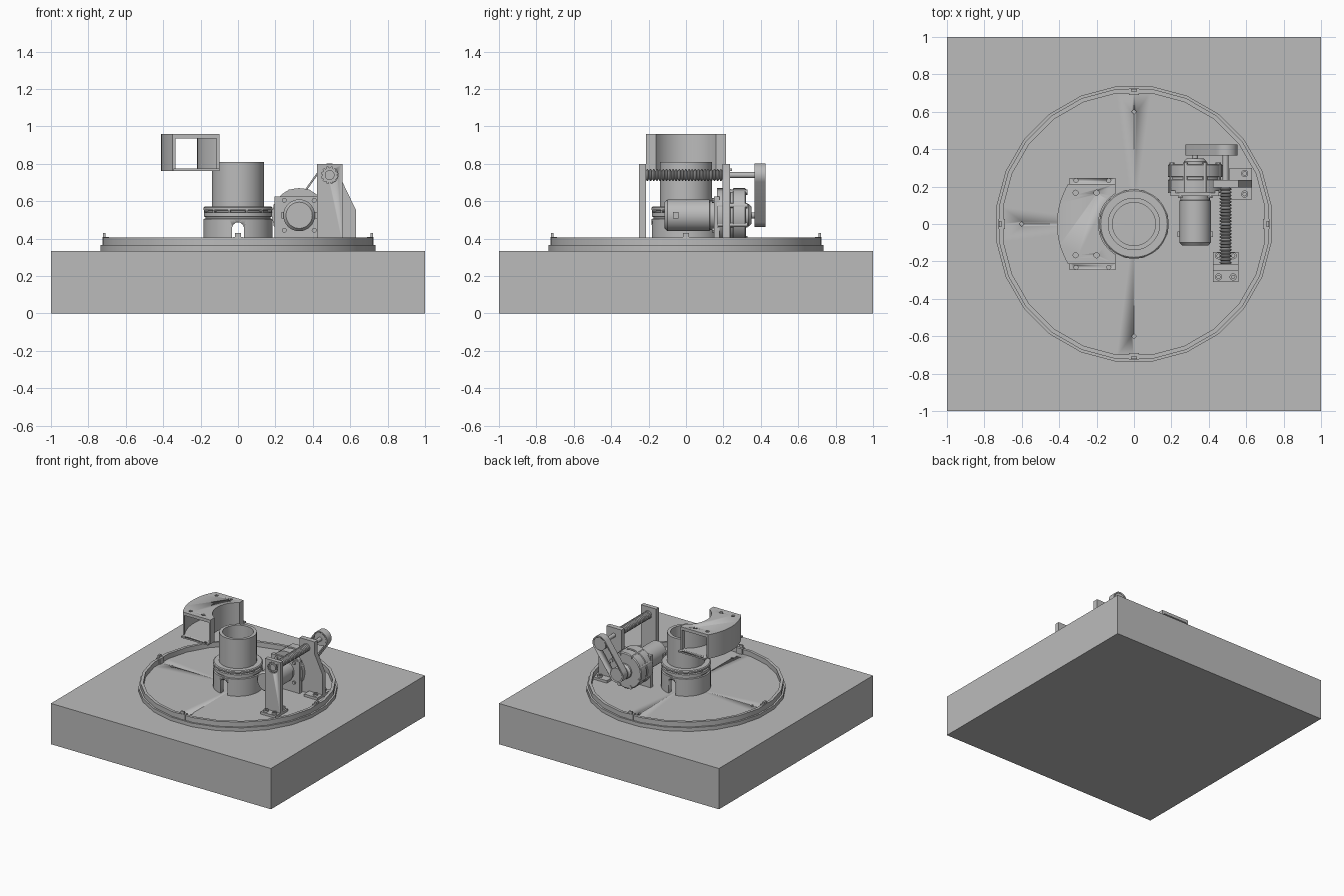
import bpy, bmesh, math
from mathutils import Matrix

cube = bpy.data.objects.get("Cube")
if cube:
    bpy.data.objects.remove(cube, do_unlink=True)

grey = bpy.data.materials.new("machine_grey")
grey.use_nodes = True
colour = (0.5, 0.5, 0.5, 1)
grey.diffuse_color = colour
grey.node_tree.nodes["Principled BSDF"].inputs["Base Color"].default_value = colour


def finish(name, bm):
    bmesh.ops.remove_doubles(bm, verts=bm.verts, dist=1e-5)
    bmesh.ops.recalc_face_normals(bm, faces=bm.faces)
    mesh = bpy.data.meshes.new(name)
    bm.to_mesh(mesh)
    bm.free()
    mesh.materials.append(grey)
    ob = bpy.data.objects.new(name, mesh)
    bpy.context.collection.objects.link(ob)
    bpy.ops.object.select_all(action='DESELECT')
    ob.select_set(True)
    bpy.context.view_layer.objects.active = ob
    bpy.ops.object.shade_smooth_by_angle(angle=math.radians(30))
    return ob


def lathe(name, profile, loc=(0, 0, 0), axis='Z', segs=48, phase=0):
    """Turn (radius, height) points about an axis."""
    bm = bmesh.new()
    vs = [bm.verts.new((r, 0, h)) for r, h in profile]
    edges = [bm.edges.new(p) for p in zip(vs, vs[1:])]
    bmesh.ops.spin(bm, geom=vs + edges, cent=(0, 0, 0), axis=(0, 0, 1),
                   angle=math.tau, steps=segs)
    m = Matrix.Translation(loc)
    if axis == 'Y':
        m = m @ Matrix.Rotation(-math.pi / 2, 4, 'X')
    bm.transform(m @ Matrix.Rotation(phase, 4, 'Z'))
    return finish(name, bm)


def rod(name, r, a, b, at, axis='Z', segs=32):
    loc = (at[0], at[1], 0) if axis == 'Z' else (at[0], 0, at[1])
    return lathe(name, [(0, a), (r, a), (r, b), (0, b)], loc, axis, segs)


def tube(name, r_in, r_out, a, b, loc=(0, 0, 0), axis='Z', segs=48, phase=0):
    return lathe(name, [(r_in, a), (r_out, a), (r_out, b), (r_in, b), (r_in, a)],
                 loc, axis, segs, phase)


def prism(name, outline, a, b, axis='Z'):
    """Extrude a flat outline (xy for Z, xz for Y) from a to b."""
    bm = bmesh.new()
    put = (lambda u, v, w: (u, v, w)) if axis == 'Z' else (lambda u, v, w: (u, w, v))
    lo = [bm.verts.new(put(u, v, a)) for u, v in outline]
    hi = [bm.verts.new(put(u, v, b)) for u, v in outline]
    bm.faces.new(lo)
    bm.faces.new(hi)
    for i in range(len(lo)):
        j = (i + 1) % len(lo)
        bm.faces.new((lo[i], lo[j], hi[j], hi[i]))
    return finish(name, bm)


def box(name, x0, x1, y0, y1, z0, z1):
    return prism(name, [(x0, y0), (x1, y0), (x1, y1), (x0, y1)], z0, z1)


def arc(cx, cy, r, a0, a1, n=16):
    return [(cx + r * math.cos(a0 + (a1 - a0) * i / n),
             cy + r * math.sin(a0 + (a1 - a0) * i / n)) for i in range(n + 1)]


def cut(ob, cutters):
    for c in cutters:
        c.hide_render = True
        mod = ob.modifiers.new("cut", 'BOOLEAN')
        mod.operation, mod.solver, mod.object = 'DIFFERENCE', 'EXACT', c
        bpy.context.view_layer.objects.active = ob
        bpy.ops.object.modifier_apply(modifier=mod.name)
        bpy.data.objects.remove(c, do_unlink=True)


FLOOR = 0.365

# Slab, turntable floor and rim
box("base_slab", -1, 1, -1, 1, 0, 0.335)
floor = rod("turntable_floor", 0.715, 0.33, FLOOR, (0, 0), segs=48)
cut(floor, [rod("hole", 0.014, 0.345, 0.4, p, segs=4)
            for p in ((-0.6, 0), (0, 0.6), (0, -0.6))])
tube("rim_foot", 0.70, 0.742, 0.335, 0.365, segs=24, phase=math.pi / 24)
tube("rim_wall", 0.705, 0.728, 0.36, 0.405, segs=24, phase=math.pi / 24)

# Four rim clips
for i in range(4):
    for part, r0, r1, z1 in (("clip_pad", 0.69, 0.725, 0.41), ("clip_tab", 0.708, 0.722, 0.43)):
        w = 0.027 if part == "clip_pad" else 0.016
        clip = box(part, r0, r1, -w, w, FLOOR, z1)
        clip.rotation_euler.z = i * math.pi / 2

# Central column: grooved collar, hollow tube, arched through windows
column = lathe("central_column", [
    (0.145, 0.36), (0.185, 0.36), (0.185, 0.505), (0.175, 0.508), (0.175, 0.516),
    (0.183, 0.518), (0.183, 0.54), (0.168, 0.542), (0.168, 0.552), (0.185, 0.554),
    (0.185, 0.566), (0.178, 0.572), (0.14, 0.572), (0.14, 0.81), (0.115, 0.81),
    (0.115, 0.53), (0.145, 0.53), (0.145, 0.36)])
cut(column, [prism("window", [(0.032, 0.3)] + arc(0, 0.455, 0.032, 0, math.pi)
                   + [(-0.032, 0.3)], -0.3, 0.3, 'Y')])
for i in range(12):
    a = (i + 0.5) * math.tau / 12
    stud = rod("collar_stud", 0.007, 0.16, 0.186, (0, 0), 'Y', 8)
    stud.location.z = 0.547
    stud.rotation_euler.z = a

# Curved hollow bracket
HALF, END = 0.215, -0.10


def sector(r_out, r_in):
    """Annular block around the column, trimmed at the flat ends."""
    a = math.asin(HALF / r_out)
    b = math.acos(-END / r_in)
    return (arc(0, 0, r_out, math.pi - a, math.pi + a) + [(END, -HALF)]
            + arc(0, 0, r_in, math.pi + b, math.pi - b) + [(END, HALF)])


def band(r_out, r_in, ao, ai):
    return (arc(0, 0, r_out, math.pi - ao, math.pi + ao)
            + arc(0, 0, r_in, math.pi + ai, math.pi - ai))


top = prism("bracket_top", sector(0.412, 0.19), 0.935, 0.96)
cut(top, [rod("hole", 0.014, 0.9, 1, (x, s * 0.167), segs=12)
          for x in (-0.312, -0.2) for s in (-1, 1)])
prism("bracket_bottom", sector(0.412, 0.19), 0.763, 0.775)
prism("bracket_outer_wall", band(0.412, 0.398, math.asin(HALF / 0.412),
                                 math.asin(HALF / 0.398)), 0.77, 0.94)
prism("bracket_inner_wall", band(0.218, 0.19, math.acos(-END / 0.218),
                                 math.acos(-END / 0.19)), 0.77, 0.94)
for s in (-1, 1):
    y0, y1 = sorted((s * 0.21, s * 0.247))
    flange = box("bracket_flange", -0.345, END, y0, y1, 0.763, 0.775)
    cut(flange, [rod("hole", 0.011, 0.7, 0.8, (x, s * 0.232), segs=12)
                 for x in (-0.31, -0.135)])
    y0, y1 = sorted((s * 0.17, s * HALF))
    box("bracket_end_strip", END - 0.014, END, y0, y1, 0.765, 0.94)

# Screw supports with bolted feet
SX, SZ = 0.49, 0.74
front_post = prism("front_post", [(0.422, FLOOR), (0.56, FLOOR), (0.56, 0.8), (0.422, 0.8)],
                   -0.25, -0.215, 'Y')
rear_post = prism("rear_post", [(0.422, FLOOR), (0.632, FLOOR), (0.632, 0.55), (0.56, 0.7),
                                (0.56, 0.8), (0.422, 0.8)], 0.195, 0.235, 'Y')
box("front_foot", 0.422, 0.56, -0.31, -0.15, FLOOR, 0.385)
box("rear_foot", 0.51, 0.632, 0.13, 0.3, FLOOR, 0.385)
for p in ((0.452, -0.283), (0.53, -0.283), (0.452, -0.17), (0.53, -0.17),
          (0.592, 0.27), (0.592, 0.16)):
    tube("foot_bolt", 0.009, 0.019, 0.38, 0.4, (*p, 0), segs=16)

# Lead screw with thread, bearing and drive shaft
cut(front_post, [rod("bearing_hole", 0.045, -0.3, -0.236, (SX, SZ), 'Y')])
tube("bearing_ring", 0.03, 0.036, -0.24, -0.225, (SX, 0, SZ), 'Y')
for i in range(12):
    a = i * math.tau / 12
    rod("bearing_ball", 0.007, -0.248, -0.23,
        (SX + 0.043 * math.cos(a), SZ + 0.043 * math.sin(a)), 'Y', 8)
teeth = 24
pitch = 0.41 / teeth
thread = [(0, -0.215)]
for i in range(teeth):
    y = -0.215 + i * pitch
    thread += [(0.022, y), (0.032, y + pitch * 0.35), (0.032, y + pitch * 0.65)]
thread += [(0.022, 0.195), (0, 0.195)]
lathe("lead_screw", thread, (SX, 0, SZ), 'Y', 24)
rod("screw_tip", 0.026, -0.25, -0.215, (SX, SZ), 'Y')
rod("screw_shaft", 0.016, 0.19, 0.42, (SX, SZ), 'Y')

# Motor with chamfered end, mount plate and gearbox
MX, MZ = 0.327, 0.525
lathe("motor_body", [(0, -0.115), (0.07, -0.115), (0.085, -0.098), (0.085, 0.125),
                     (0.078, 0.128), (0.078, 0.16), (0, 0.16)], (MX, 0, MZ), 'Y')
for s in (-1, 1):
    box("motor_brush_cap", MX + s * 0.085 - 0.01, MX + s * 0.085 + 0.01,
        -0.07, -0.04, MZ - 0.018, MZ + 0.018)
box("motor_mount_plate", 0.195, 0.455, 0.15, 0.18, FLOOR, 0.625)
for sx in (-1, 1):
    for sz in (-1, 1):
        rod("mount_bolt", 0.013, 0.138, 0.155, (MX + sx * 0.08, MZ + sz * 0.08), 'Y', 12)
lathe("gearbox", [(0, 0.165), (0.145, 0.165), (0.145, 0.235), (0.138, 0.238),
                  (0.138, 0.25), (0.145, 0.253), (0.145, 0.315), (0.138, 0.322),
                  (0, 0.322)], (MX, 0, MZ), 'Y')
for i in range(8):
    a = (i + 0.5) * math.tau / 8
    rod("gearbox_bolt", 0.014, 0.17, 0.33,
        (MX + 0.134 * math.cos(a), MZ + 0.134 * math.sin(a)), 'Y', 12)
lathe("gearbox_nose", [(0, 0.32), (0.06, 0.32), (0.06, 0.335), (0.045, 0.35),
                       (0, 0.35)], (MX, 0, MZ), 'Y')
rod("gearbox_shaft", 0.016, 0.34, 0.42, (MX, MZ), 'Y')

# Belt loop and its two pulleys
PX, PR = 0.338, 0.063
tilt = math.atan2(SZ - MZ, SX - PX)
q = math.pi / 2


def loop(r):
    return arc(SX, SZ, r, tilt - q, tilt + q) + arc(PX, MZ, r, tilt + q, tilt + 3 * q)


belt = prism("drive_belt", loop(PR), 0.365, 0.425, 'Y')
cut(belt, [prism("belt_inside", loop(PR - 0.01), 0.3, 0.5, 'Y')])
for x, z in ((SX, SZ), (PX, MZ)):
    rod("belt_pulley", PR - 0.009, 0.367, 0.42, (x, z), 'Y')
